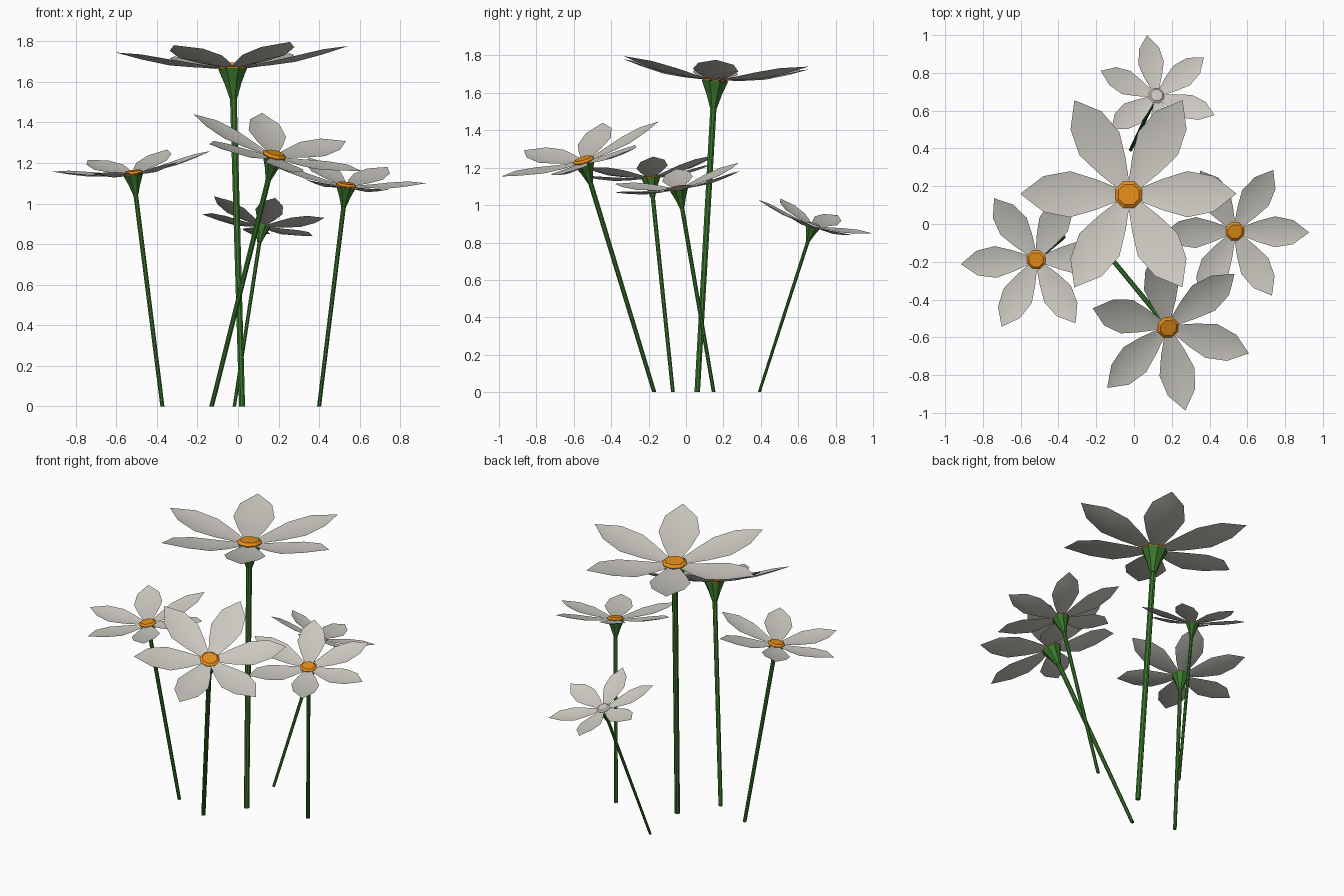
import bpy, bmesh, math
from mathutils import Vector, Matrix

if "Cube" in bpy.data.objects:
    bpy.data.objects.remove(bpy.data.objects["Cube"])


def material(name, rgb):
    m = bpy.data.materials.new(name)
    m.diffuse_color = (*rgb, 1)
    m.use_nodes = True
    m.node_tree.nodes["Principled BSDF"].inputs["Base Color"].default_value = m.diffuse_color
    return m


WHITE = material("petal white", (0.60, 0.58, 0.53))
ORANGE = material("centre orange", (0.80, 0.27, 0.01))
GREEN = material("stem green", (0.045, 0.19, 0.027))


def finish(bm, name, mat, matrix, smooth=False):
    bm.transform(matrix)
    mesh = bpy.data.meshes.new(name)
    bm.to_mesh(mesh)
    bm.free()
    mesh.materials.append(mat)
    for p in mesh.polygons:
        p.use_smooth = smooth
    bpy.context.collection.objects.link(bpy.data.objects.new(name, mesh))


def lathe(rings, sides=8):
    """Closed faceted solid from (radius, height) rings, bottom to top."""
    bm = bmesh.new()
    loops = [[bm.verts.new((r * math.cos(2 * math.pi * (i + .5) / sides),
                            r * math.sin(2 * math.pi * (i + .5) / sides), z))
              for i in range(sides)] for r, z in rings]
    for a, b in zip(loops, loops[1:]):
        for i in range(sides):
            j = (i + 1) % sides
            bm.faces.new((a[i], a[j], b[j], b[i]))
    bm.faces.new(loops[0][::-1])
    bm.faces.new(loops[-1])
    return bm


# petal stations: distance out, half width, midrib height, edge height
PETAL = [(.045, .03, .0, .003), (.18, .083, .008, .022),
         (.31, .122, .022, .045), (.45, .095, .056, .075)]
TIP = (.573, 0, .093)


def petals(rotation):
    bm = bmesh.new()
    for k in range(6):
        rot = Matrix.Rotation(math.radians(rotation + 60 * k), 3, 'Z')
        rows = [[bm.verts.new(rot @ Vector(p)) for p in
                 ((a, -w, ze), (a, 0, zc), (a, w, ze))] for a, w, zc, ze in PETAL]
        tip = bm.verts.new(rot @ Vector(TIP))
        for r, s in zip(rows, rows[1:]):
            for i in (0, 1):
                bm.faces.new((r[i], s[i], s[i + 1], r[i + 1]))
        for i in (0, 1):
            bm.faces.new((rows[-1][i], tip, rows[-1][i + 1]))
    return bm


def flower(label, base, head, size, rotation, centre):
    base, head = Vector(base), Vector(head)
    axis = head - base
    turn = Vector((0, 0, 1)).rotation_difference(axis).to_matrix().to_4x4()
    place = Matrix.Translation(head) @ turn @ Matrix.Scale(size, 4)
    # stem follows the flower axis, with its foot flat on the ground
    length = axis.length / size
    stem = lathe([(.016, -length), (.018, -.14)])
    stem.transform(place)
    for v in stem.verts:
        if v.co.z < .1:
            v.co.z = 0
    finish(stem, label + "_stem", GREEN, Matrix())
    # flared cup under the petals
    finish(lathe([(.02, -.15), (.045, -.075), (.076, -.004)]),
           label + "_cup", GREEN, place)
    finish(petals(rotation), label + "_petals", WHITE, place, True)
    # bevelled centre disc
    finish(lathe([(.07, -.003), (.076, .01), (.058, .024)]),
           label + "_centre", centre, place)


flower("tall_flower", (.02, .06, 0), (-.027, .155, 1.668), 1.0, 0, ORANGE)
flower("left_flower", (-.373, -.07, 0), (-.517, -.188, 1.145), .69, 3, ORANGE)
flower("right_flower", (.40, .148, 0), (.533, -.038, 1.085), .68, 0, ORANGE)
flower("back_flower", (-.018, .392, 0), (.118, .678, .888), .565, -21, WHITE)
flower("front_flower", (-.13, -.17, 0), (.178, -.545, 1.232), .79, -18, ORANGE)
